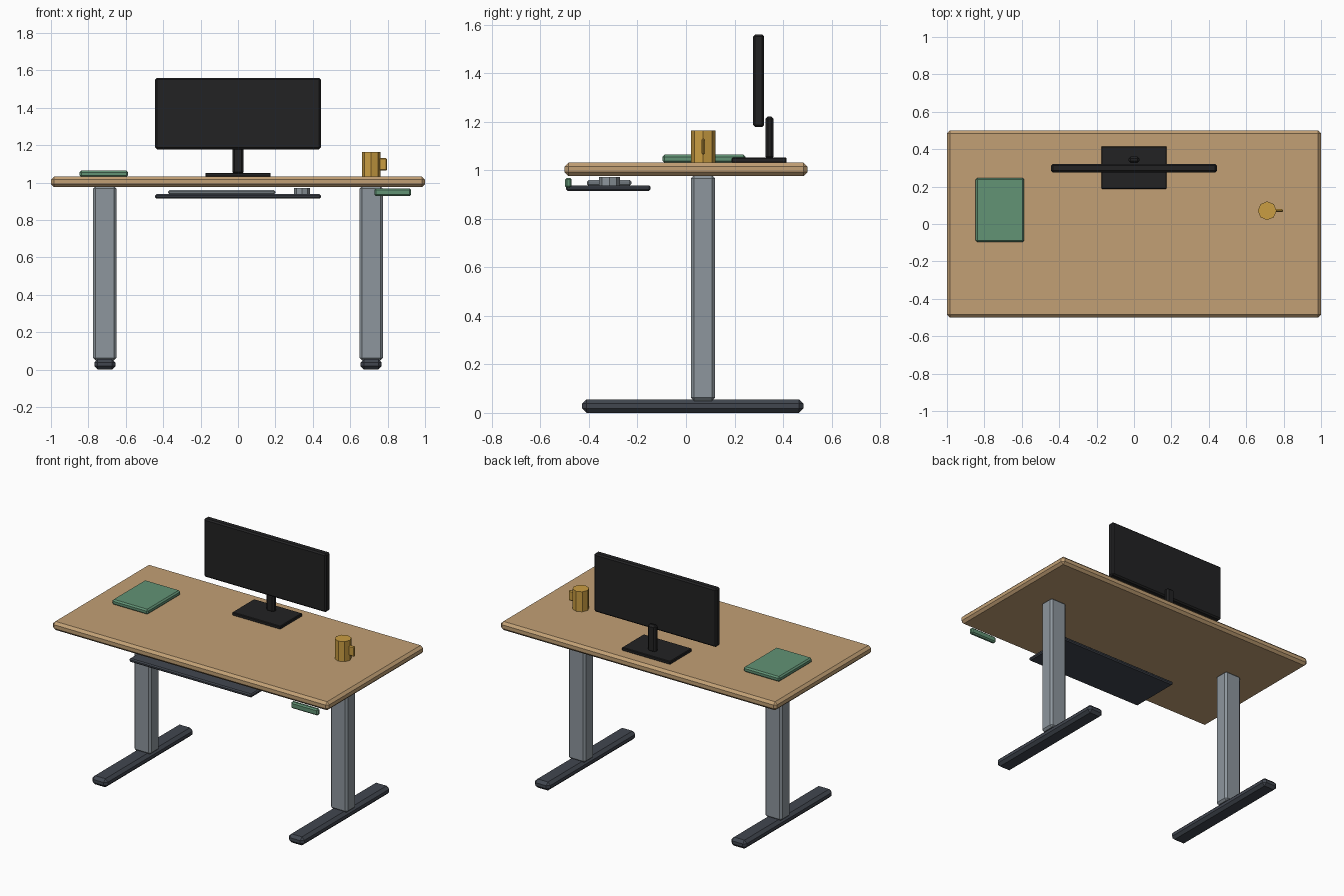
import bpy, math

if "Cube" in bpy.data.objects:
    bpy.data.objects.remove(bpy.data.objects["Cube"])


def material(name, rgb):
    """Flat colour from 0-255 sRGB values."""
    lin = [((c / 255 + 0.055) / 1.055) ** 2.4 for c in rgb]
    m = bpy.data.materials.new(name)
    m.diffuse_color = (*lin, 1)
    m.use_nodes = True
    m.node_tree.nodes["Principled BSDF"].inputs["Base Color"].default_value = m.diffuse_color
    return m


WOOD = material("tan wood", (194, 160, 117))
STEEL = material("grey steel", (141, 150, 157))
DARK = material("dark slate", (65, 70, 79))
BLACK = material("black plastic", (34, 34, 35))
GREEN = material("muted green", (98, 147, 117))
MUSTARD = material("mustard ceramic", (202, 157, 66))


def finish(ob, name, mat, bevel):
    ob.name = name
    ob.data.materials.append(mat)
    if bevel:
        mod = ob.modifiers.new("chamfer", "BEVEL")
        mod.width = bevel
        mod.segments = 1
        mod.limit_method = "ANGLE"
        mod.angle_limit = math.radians(50)
    return ob


def box(name, mat, x, y, z, bevel=0.0):
    """Chamfered box from (min, max) ranges."""
    bpy.ops.mesh.primitive_cube_add(size=1, location=[sum(r) / 2 for r in (x, y, z)])
    ob = bpy.context.object
    ob.scale = [r[1] - r[0] for r in (x, y, z)]
    bpy.ops.object.transform_apply(location=False, rotation=False, scale=True)
    return finish(ob, name, mat, bevel)


def prism(name, mat, x, y, z, radius, sides=8, bevel=0.0):
    """Upright prism between the two heights in z."""
    bpy.ops.mesh.primitive_cylinder_add(vertices=sides, radius=radius, depth=z[1] - z[0],
                                        location=(x, y, sum(z) / 2))
    return finish(bpy.context.object, name, mat, bevel)


# Table top
box("desktop", WOOD, (-1, 1), (-0.5, 0.5), (0.976, 1.032), 0.016)

# Columns and floor feet
for side, cx in (("left", -0.712), ("right", 0.712)):
    box(side + "_column", STEEL, (cx - 0.062, cx + 0.062), (0.02, 0.12), (0.05, 0.98), 0.013)
    box(side + "_foot", DARK, (cx - 0.056, cx + 0.056), (-0.428, 0.484), (0.0, 0.056), 0.018)

# Monitor with stand
box("monitor_screen", BLACK, (-0.443, 0.443), (0.276, 0.322), (1.178, 1.56), 0.009)
box("monitor_base", BLACK, (-0.175, 0.175), (0.188, 0.415), (1.03, 1.052), 0.004)
box("monitor_post", BLACK, (-0.029, 0.029), (0.327, 0.361), (1.045, 1.222), 0.011)

# Keyboard tray with keyboard and mouse
box("keyboard_tray", DARK, (-0.443, 0.443), (-0.495, -0.146), (0.915, 0.938), 0.007)
box("keyboard", STEEL, (-0.374, 0.2), (-0.409, -0.224), (0.936, 0.96), 0.008)
prism("mouse", STEEL, 0.342, -0.316, (0.936, 0.972), 0.043)

# Height control under the front edge
box("height_control", GREEN, (0.73, 0.926), (-0.499, -0.471), (0.927, 0.969), 0.008)

# Notebook
box("notebook", GREEN, (-0.847, -0.587), (-0.097, 0.246), (1.03, 1.064), 0.009)

# Mug and handle
prism("mug", MUSTARD, 0.712, 0.071, (1.03, 1.163), 0.05)
box("mug_handle", MUSTARD, (0.74, 0.797), (0.063, 0.079), (1.064, 1.131), 0.006)
